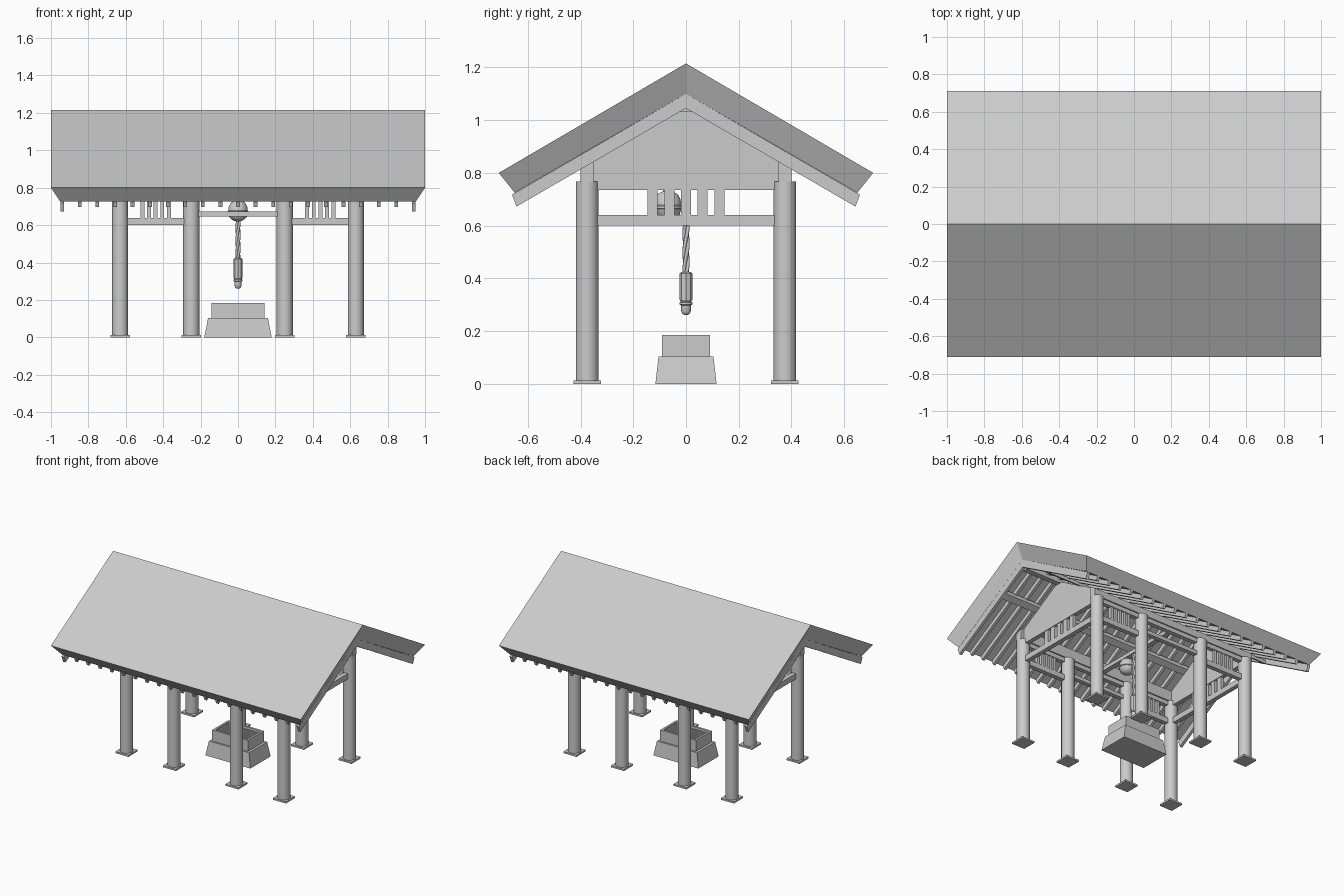
import bpy, bmesh, math
from mathutils import Vector

if "Cube" in bpy.data.objects:
    bpy.data.objects.remove(bpy.data.objects["Cube"])


def mesh_object(name, verts, faces, smooth=False):
    me = bpy.data.meshes.new(name)
    bm = bmesh.new()
    vs = [bm.verts.new(v) for v in verts]
    for f in faces:
        bm.faces.new([vs[i] for i in f])
    bmesh.ops.recalc_face_normals(bm, faces=bm.faces)
    bm.to_mesh(me)
    bm.free()
    ob = bpy.data.objects.new(name, me)
    bpy.context.collection.objects.link(ob)
    if smooth:
        bpy.ops.object.select_all(action='DESELECT')
        ob.select_set(True)
        bpy.context.view_layer.objects.active = ob
        bpy.ops.object.shade_smooth_by_angle(angle=math.radians(40))
    return ob


def loft(name, rings, smooth=False):
    """Skin a stack of equal-length rings and cap both ends."""
    n = len(rings[0])
    verts = [p for r in rings for p in r]
    faces = [(k * n + i, k * n + (i + 1) % n, (k + 1) * n + (i + 1) % n, (k + 1) * n + i)
             for k in range(len(rings) - 1) for i in range(n)]
    faces += [tuple(range(n)), tuple(range(len(verts) - n, len(verts)))]
    return mesh_object(name, verts, faces, smooth)


def rect(hx, hy, z, cx=0, cy=0):
    return [(cx + sx * hx, cy + sy * hy, z) for sx, sy in ((-1, -1), (1, -1), (1, 1), (-1, 1))]


def box(name, x0, x1, y0, y1, z0, z1):
    hx, hy, cx, cy = abs(x1 - x0) / 2, abs(y1 - y0) / 2, (x0 + x1) / 2, (y0 + y1) / 2
    return loft(name, [rect(hx, hy, z0, cx, cy), rect(hx, hy, z1, cx, cy)])


def lathe(name, profile, x=0, y=0, n=24, smooth=True):
    return loft(name, [[(x + r * math.cos(2 * math.pi * i / n), y + r * math.sin(2 * math.pi * i / n), z)
                        for i in range(n)] for r, z in profile], smooth)


def extrude_x(name, profile, x0, x1):
    return loft(name, [[(x, y, z) for y, z in profile] for x in (x0, x1)])


def under(y):
    """Height of the roof underside."""
    return 1.10 - 0.577 * abs(y)


# Roof slab, tapering inward toward its underside
def chevron(x):
    return [(x, -0.71, 0.80), (x, 0, 1.215), (x, 0.71, 0.80)]


top = chevron(-1) + chevron(1)
low = [(x, y, z) for x in (-0.95, 0.95) for y, z in ((-0.65, 0.725), (0, 1.10), (0.65, 0.725))]
mesh_object("roof", top + low,
            [(0, 1, 4, 3), (1, 2, 5, 4), (6, 7, 10, 9), (7, 8, 11, 10), (0, 3, 9, 6), (2, 5, 11, 8),
             (0, 1, 7, 6), (1, 2, 8, 7), (3, 4, 10, 9), (4, 5, 11, 10)])

# Barge boards at the gable ends
for s in (-1, 1):
    extrude_x("barge_board", [(0, 1.10), (0.66, 0.717), (0.643, 0.672), (0, 1.045),
                              (-0.643, 0.672), (-0.66, 0.717)], s * 0.93, s * 0.95)

# Rafters
for i in range(1, 20):
    x = -0.94 + i * 0.094
    for s in (-1, 1):
        extrude_x("rafter", [(0, 1.102), (s * 0.65, under(0.65)), (s * 0.638, under(0.638) - 0.035),
                             (0, 1.065)], x - 0.01, x + 0.01)

# Purlins and ridge beam
for s in (-1, 1):
    extrude_x("purlin", [(s * y, under(y) - d) for y, d in
                         ((0.19, 0.03), (0.23, 0.03), (0.23, 0.055), (0.19, 0.055))], -0.93, 0.93)
    extrude_x("eave_plate", [(s * 0.35, 0.765), (s * 0.40, 0.765), (s * 0.40, 0.815), (s * 0.35, 0.843)],
              -0.67, 0.67)
extrude_x("ridge_beam", [(-0.02, 1.03), (0.02, 1.03), (0.02, 1.07), (-0.02, 1.07)], -0.93, 0.93)

# Gable panels
for s in (-1, 1):
    extrude_x("gable_panel", [(-0.36, 0.765), (0.36, 0.765), (0.36, 0.84), (0, 1.05), (-0.36, 0.84)],
              s * 0.615, s * 0.645)

# Posts with square base plates
PY = 0.375
for px in (-0.63, -0.25, 0.25, 0.63):
    for py in (-PY, PY):
        lathe("post", [(0.043, 0.005), (0.043, 0.768)], px, py)
        loft("post_base", [rect(0.052, 0.052, 0, px, py), rect(0.052, 0.052, 0.012, px, py)])

# Side frames: tie beams with five lattice bars
T = 0.016
for s in (-1, 1):
    x0, x1 = s * 0.63 - T, s * 0.63 + T
    box("side_top_beam", x0, x1, -PY, PY, 0.735, 0.765)
    box("side_lower_beam", x0, x1, -PY, PY, 0.60, 0.64)
    for k in range(-2, 3):
        box("side_lattice_bar", x0 + 0.004, x1 - 0.004, k * 0.0635 - 0.019, k * 0.0635 + 0.019, 0.635, 0.74)

# Front and back frames: outer bays with lattice, open middle bay
for s in (-1, 1):
    y0, y1 = s * PY - T, s * PY + T
    box("long_top_beam", -0.63, 0.63, y0, y1, 0.735, 0.765)
    box("middle_beam", -0.25, 0.25, y0, y1, 0.645, 0.672)
    for t in (-1, 1):
        box("bay_lower_beam", t * 0.25, t * 0.63, y0, y1, 0.60, 0.638)
        for k in range(-2, 3):
            c = t * 0.44 + k * 0.035
            box("bay_lattice_bar", c - 0.0105, c + 0.0105, y0 + 0.004, y1 - 0.004, 0.635, 0.74)

# Bell beam and round bell
box("bell_beam", -0.018, 0.018, -PY, PY, 0.738, 0.765)
lathe("bell", [(0.012, 0.62), (0.032, 0.628), (0.046, 0.642), (0.052, 0.662), (0.057, 0.665), (0.057, 0.675),
               (0.052, 0.678), (0.049, 0.70), (0.038, 0.72), (0.018, 0.73), (0.012, 0.745)], 0, -0.07)

# Twisted rope of three strands
for k in range(3):
    cu = bpy.data.curves.new("rope_strand", 'CURVE')
    cu.dimensions = '3D'
    cu.bevel_depth = 0.0075
    cu.bevel_resolution = 1
    sp = cu.splines.new('POLY')
    n = 48
    sp.points.add(n)
    for i in range(n + 1):
        a = 2 * math.pi * (k / 3 + 1.6 * i / n)
        sp.points[i].co = (0.007 * math.cos(a), 0.007 * math.sin(a), 0.41 + 0.335 * i / n, 1)
    bpy.context.collection.objects.link(bpy.data.objects.new("rope_strand", cu))

# Rope handle: octagonal grip, ring and rounded tip
lathe("rope_grip", [(0.019, 0.31), (0.024, 0.318), (0.024, 0.418), (0.019, 0.424)], n=8, smooth=False)
lathe("rope_ring", [(0.018, 0.297), (0.024, 0.301), (0.024, 0.308), (0.018, 0.312)])
lathe("rope_tip", [(0.005, 0.26), (0.013, 0.264), (0.019, 0.275), (0.019, 0.298)])

# Offering box: flared plinth, open tray and slats
loft("box_plinth", [rect(0.18, 0.116, 0), rect(0.16, 0.104, 0.104)])
loft("box_body", [rect(0.143, 0.091, 0.10), rect(0.143, 0.091, 0.184), rect(0.128, 0.076, 0.184),
                  rect(0.128, 0.076, 0.13)])
for k in range(-3, 4):
    box("box_slat", -0.13, 0.13, k * 0.02 - 0.006, k * 0.02 + 0.006, 0.158, 0.174)
